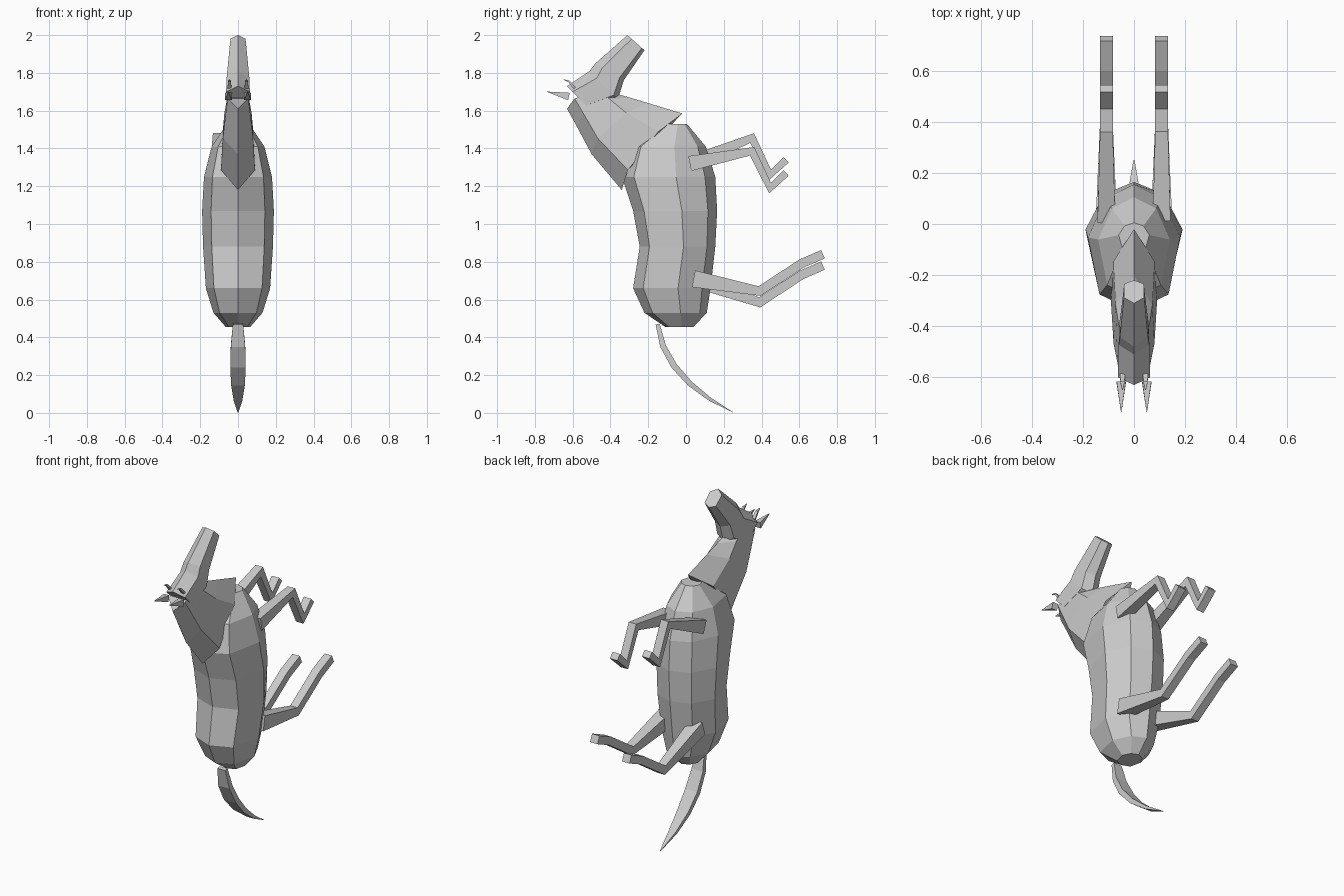
import bpy
import bmesh
from mathutils import Vector
from mathutils.geometry import interpolate_bezier

default_cube = bpy.data.objects.get("Cube")
if default_cube:
    bpy.data.objects.remove(default_cube, do_unlink=True)

# Single flat colour
grey = bpy.data.materials.new("plain_grey")
grey.use_nodes = True
grey.diffuse_color = (0.6, 0.6, 0.6, 1)
shader = grey.node_tree.nodes["Principled BSDF"]
shader.inputs["Base Color"].default_value = grey.diffuse_color


def loft(name, rings):
    """Skin a list of equal-length vertex rings and cap both ends."""
    bm = bmesh.new()
    loops = [[bm.verts.new(point) for point in ring] for ring in rings]
    count = len(loops[0])
    for lower, upper in zip(loops, loops[1:]):
        for i in range(count):
            j = (i + 1) % count
            bm.faces.new((lower[i], lower[j], upper[j], upper[i]))
    bm.faces.new(loops[0])
    bm.faces.new(loops[-1])
    bmesh.ops.recalc_face_normals(bm, faces=bm.faces)
    mesh = bpy.data.meshes.new(name)
    bm.to_mesh(mesh)
    bm.free()
    mesh.materials.append(grey)
    obj = bpy.data.objects.new(name, mesh)
    bpy.context.collection.objects.link(obj)


def section(start, end, width, shape, bow=0):
    """Symmetric ring between two centre points given as (y, z).

    The shape lists (fraction along, fraction of width) for the side corners;
    bow pushes those corners out of the plane of the ring.
    """
    start, end = Vector(start), Vector(end)
    span = end - start
    push = Vector((-span.y, span.x)).normalized() * bow
    corners = [(width * across, start + span * along + push) for along, across in shape]
    left = [(x, p.x, p.y) for x, p in corners]
    right = [(-x, p.x, p.y) for x, p in reversed(corners)]
    return [(0, *start)] + left + [(0, *end)] + right


def limb(name, x, path, sizes):
    """Box-section limb along a (y, z) path; sizes are (half width, half thickness)."""
    points = [Vector(p) for p in path]
    steps = [(b - a).normalized() for a, b in zip(points, points[1:])]
    rings = []
    for point, before, after, size in zip(points, steps[:1] + steps, steps + steps[-1:], sizes):
        width, thick = size
        tangent = (before + after).normalized()
        # Widen the joint a little where the limb bends
        reach = thick * min(1 / tangent.dot(before), 1.4)
        side = Vector((-tangent.y, tangent.x)) * reach
        low, high = point - side, point + side
        rings.append([(x - width, *low), (x + width, *low),
                      (x + width, *high), (x - width, *high)])
    loft(name, rings)


# Upright barrel body
body_shape = [(0.13, 0.75), (0.58, 1), (0.89, 0.62)]
body_profile = [  # height, back, belly, half width
    (0.455, -0.11, 0.04, 0.065),
    (0.53, -0.22, 0.11, 0.13),
    (0.66, -0.28, 0.13, 0.17),
    (0.88, -0.245, 0.155, 0.185),
    (1.07, -0.28, 0.165, 0.19),
    (1.25, -0.34, 0.155, 0.18),
    (1.41, -0.29, 0.105, 0.14),
    (1.53, -0.11, 0.005, 0.06),
]
loft("body", [section((back, height), (belly, height), width, body_shape)
              for height, back, belly, width in body_profile])

# Neck rings from shoulders to poll, each from crest to throat
neck_shape = [(0.2, 1), (0.7, 0.9)]
neck_profile = [
    ((-0.34, 1.18), (-0.02, 1.585), 0.09),
    ((-0.5, 1.37), (-0.2, 1.64), 0.08),
    ((-0.58, 1.52), (-0.3, 1.67), 0.065),
    ((-0.63, 1.61), (-0.37, 1.69), 0.055),
]
loft("neck", [section(crest, throat, width, neck_shape, bow=0.04)
              for crest, throat, width in neck_profile])

# Head rings from poll to muzzle, each from forehead to chin
head_shape = [(0.25, 1), (0.85, 0.95)]
head_profile = [
    ((-0.63, 1.73), (-0.51, 1.61), 0.063),
    ((-0.51, 1.81), (-0.36, 1.66), 0.06),
    ((-0.48, 1.85), (-0.33, 1.76), 0.055),
    ((-0.31, 2), (-0.22, 1.92), 0.04),
]
loft("head", [section(forehead, chin, width, head_shape)
              for forehead, chin, width in head_profile])

# Folded forelegs and trailing hind legs; each pair is staggered in height
foreleg_path = [(0.02, 1.32), (0.35, 1.385), (0.445, 1.19), (0.53, 1.27)]
hind_leg_path = [(0.04, 0.71), (0.39, 0.645), (0.61, 0.79), (0.725, 0.84)]
foreleg_sizes = [(0.035, 0.04)] + [(0.025, 0.02)] * 3
hind_leg_sizes = [(0.04, 0.045)] + [(0.025, 0.024)] * 3


def raised(path, lift):
    """Lift everything below the shoulder or hip joint."""
    return path[:1] + [(y, z + lift) for y, z in path[1:]]


for side, sign, fore_lift, hind_lift in (("left", 1, 0, 0), ("right", -1, 0.07, -0.06)):
    limb(side + "_foreleg", sign * 0.108, raised(foreleg_path, fore_lift), foreleg_sizes)
    limb(side + "_hind_leg", sign * 0.108, raised(hind_leg_path, hind_lift), hind_leg_sizes)

    # Pointed ear with a small tuft above it
    point = (0.001, 0.001)
    limb(side + "_ear", sign * 0.05, [(-0.62, 1.675), (-0.735, 1.7)], [(0.018, 0.02), point])
    limb(side + "_tuft", sign * 0.045, [(-0.59, 1.72), (-0.62, 1.755), (-0.65, 1.765)],
         [(0.01, 0.006), (0.008, 0.005), point])

# Curved tail, swelling in the middle and tapering to a point
tail_segments = 5
tail_path = interpolate_bezier((-0.15, 0.47), (-0.13, 0.27), (0.03, 0.11), (0.25, 0.002),
                               tail_segments + 1)
tail_sizes = []
for i in range(tail_segments + 1):
    t = i / tail_segments
    half_width = 0.002 + (1 - t) * (0.025 + 0.1 * t)
    tail_sizes.append((half_width, half_width * 0.4))
limb("tail", 0, [p[:2] for p in tail_path], tail_sizes)
